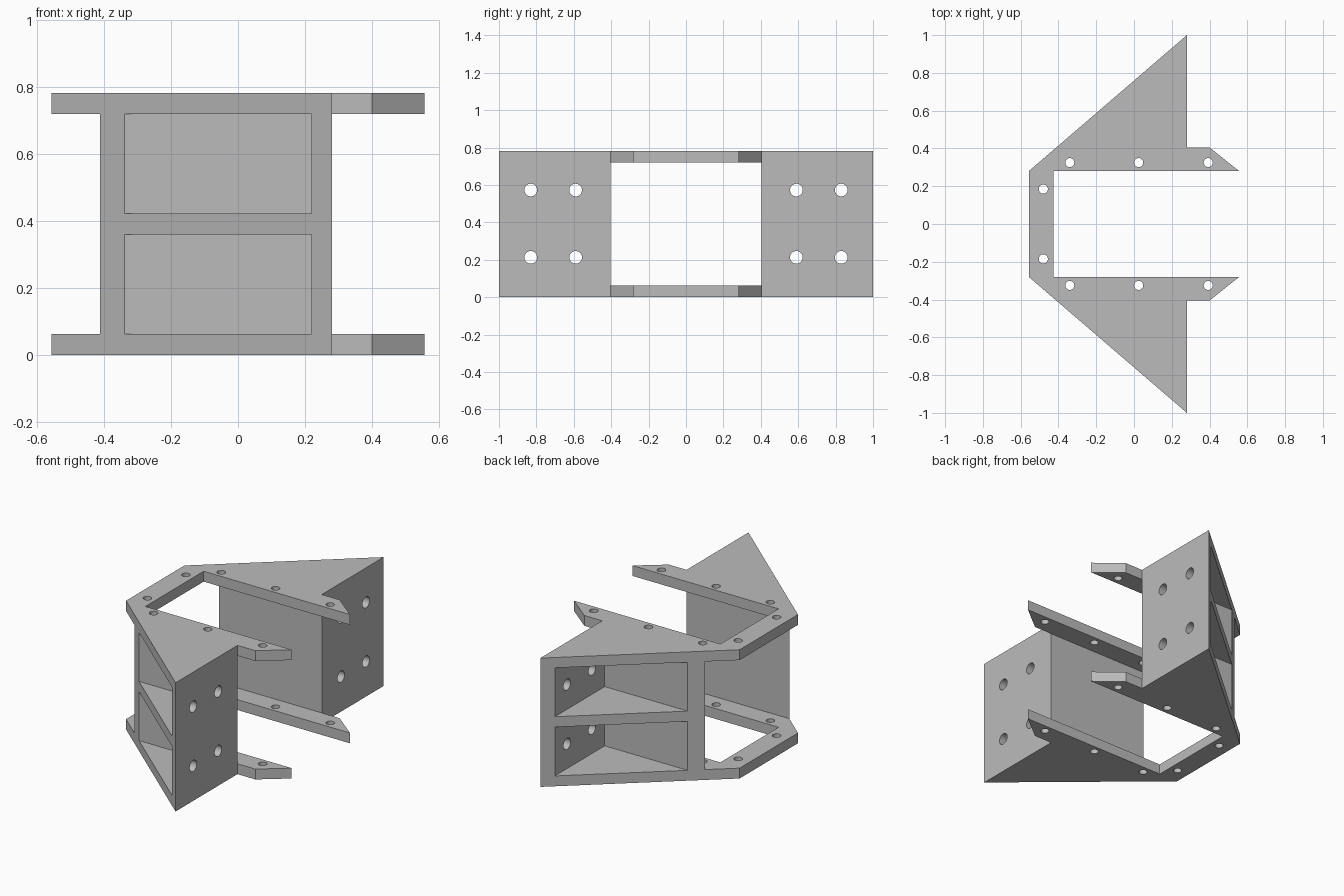
import bpy
from math import radians

cube = bpy.data.objects.get("Cube")
if cube:
    bpy.data.objects.remove(cube, do_unlink=True)

HEIGHT, PLATE = 0.783, 0.063        # total height, plate and wall thickness
WALL_Y = 0.405                      # inner face of the side wedges
END_X = 0.28                        # outer face of the drilled end walls

grey = bpy.data.materials.new("plain grey")
grey.use_nodes = True
grey.diffuse_color = (0.5, 0.5, 0.5, 1)
grey.node_tree.nodes["Principled BSDF"].inputs["Base Color"].default_value = (0.5, 0.5, 0.5, 1)


def prism(name, outline, z0, z1):
    """Extrude a counter-clockwise outline from z0 to z1."""
    n = len(outline)
    verts = [(x, y, z) for z in (z0, z1) for x, y in outline]
    faces = [list(range(n))[::-1], list(range(n, 2 * n))]
    faces += [(i, (i + 1) % n, (i + 1) % n + n, i + n) for i in range(n)]
    mesh = bpy.data.meshes.new(name)
    mesh.from_pydata(verts, [], faces)
    obj = bpy.data.objects.new(name, mesh)
    bpy.context.collection.objects.link(obj)
    return obj


def box(name, x0, x1, y0, y1, z0, z1):
    return prism(name, [(x0, y0), (x1, y0), (x1, y1), (x0, y1)], z0, z1)


def drill(name, radius, depth, location, rotation=(0, 0, 0)):
    bpy.ops.mesh.primitive_cylinder_add(vertices=32, radius=radius, depth=depth,
                                        location=location, rotation=rotation)
    bpy.context.object.name = name
    return bpy.context.object


def cut(target, cutter):
    cutter.hide_render = True
    mod = target.modifiers.new("cut", "BOOLEAN")
    mod.operation, mod.solver, mod.object = "DIFFERENCE", "EXACT", cutter
    bpy.context.view_layer.objects.active = target
    bpy.ops.object.modifier_apply(modifier=mod.name)
    bpy.data.objects.remove(cutter, do_unlink=True)


# Full-height body: a U with a triangular wedge on each arm
half = [(-0.557, 0.28), (END_X, 1.0), (END_X, WALL_Y), (0.40, WALL_Y), (0.557, 0.28), (-0.427, 0.28)]
outline = half + [(x, -y) for x, y in reversed(half)]
bracket = prism("bracket", outline[::-1], 0, HEIGHT)
bracket.data.materials.append(grey)

# Open the middle, leaving the top and bottom plates
cut(bracket, box("middle_gap", -1, 1, -WALL_Y, WALL_Y, PLATE, HEIGHT - PLATE))

# Two pockets in each wedge, split by a shelf
for side in (-1, 1):
    y0, y1 = sorted((side * (WALL_Y + PLATE), side * 1.2))
    for z0, z1 in ((PLATE, 0.36), (0.423, HEIGHT - PLATE)):
        cut(bracket, box("pocket", -0.34, 0.219, y0, y1, z0, z1))

# Screw holes through both plates, and through the end walls
for side in (-1, 1):
    for x, y in ((-0.48, 0.185), (-0.34, 0.325), (0.025, 0.325), (0.393, 0.325)):
        cut(bracket, drill("plate_hole", 0.024, 2, (x, side * y, HEIGHT / 2)))
    for y in (0.59, 0.83):
        for z in (0.213, 0.573):
            cut(bracket, drill("wall_hole", 0.034, 0.1, (0.25, side * y, z), (0, radians(90), 0)))

# Smooth hole walls, sharp edges elsewhere
bpy.ops.object.select_all(action="DESELECT")
bracket.select_set(True)
bpy.context.view_layer.objects.active = bracket
bpy.ops.object.shade_smooth_by_angle(angle=radians(30))
